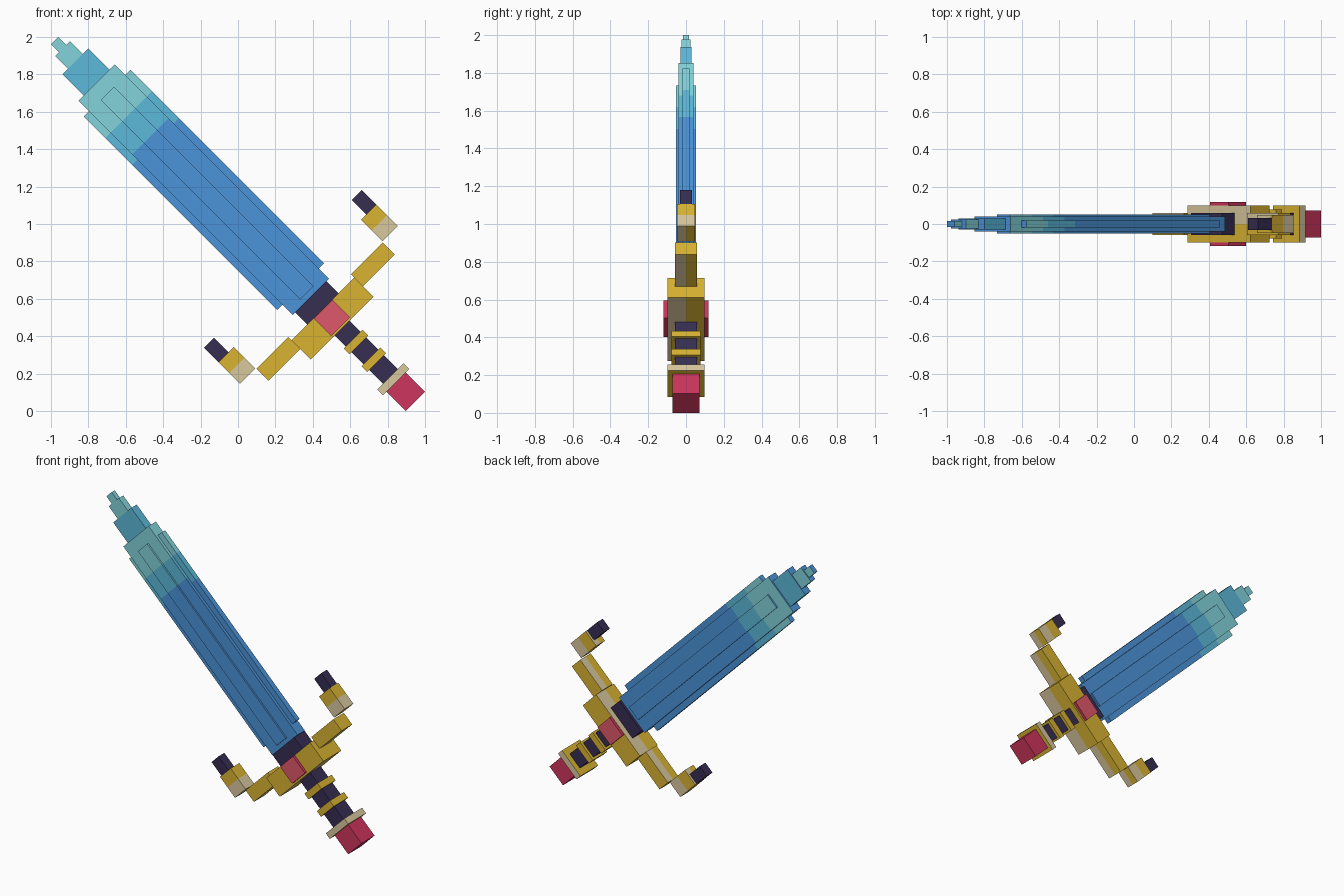
import bpy, bmesh, math
from mathutils import Matrix, Vector

if "Cube" in bpy.data.objects:
    bpy.data.objects.remove(bpy.data.objects["Cube"])

# Sword frame: local x = across, y = thickness, z = along the blade; leaned 45 degrees
LEAN = Matrix.Translation((0.5, 0, 0.5)) @ Matrix.Rotation(math.radians(-45), 4, 'Y')


def srgb(r, g, b):
    lin = [(c / 255 / 12.92) if c < 10 else ((c / 255 + 0.055) / 1.055) ** 2.4 for c in (r, g, b)]
    return (*lin, 1.0)


COLOURS = {
    "blue": (76, 148, 217), "mid_cyan": (92, 184, 217), "pale_cyan": (131, 212, 219),
    "gold": (218, 180, 50), "tan": (217, 200, 157), "dark_purple": (54, 46, 82),
    "crimson": (206, 53, 93), "rose": (222, 88, 106),
}
MATS = {}
for name, rgb in COLOURS.items():
    MATS[name] = bpy.data.materials.new(name)
    MATS[name].diffuse_color = srgb(*rgb)


def box(name, t, y, s, colour, cuts=()):
    """Box from ranges across (t), half thickness (y) and along (s).
    colour is a name or a rule (normal, centre) -> name; cuts are (axis, value) splits."""
    bm = bmesh.new()
    bmesh.ops.create_cube(bm, size=1)
    for v in bm.verts:
        v.co = Vector(((t[0] + t[1]) / 2 + v.co.x * (t[1] - t[0]), v.co.y * 2 * y,
                       (s[0] + s[1]) / 2 + v.co.z * (s[1] - s[0])))
    for axis, value in cuts:
        co, no = Vector(), Vector()
        co[axis], no[axis] = value, 1
        bmesh.ops.bisect_plane(bm, geom=bm.verts[:] + bm.edges[:] + bm.faces[:],
                               plane_co=co, plane_no=no)
    bm.normal_update()
    slots = []
    for f in bm.faces:
        c = colour if isinstance(colour, str) else colour(f.normal, f.calc_center_median())
        if c not in slots:
            slots.append(c)
        f.material_index = slots.index(c)
    bm.transform(LEAN)
    me = bpy.data.meshes.new(name)
    bm.to_mesh(me)
    bm.free()
    for c in slots:
        me.materials.append(MATS[c])
    ob = bpy.data.objects.new(name, me)
    bpy.context.collection.objects.link(ob)
    return ob


def sym(w):
    return (-w, w)


# Colour rules
def blade_rule(low, high):
    def rule(n, c):
        if abs(n.z) > 0.5 or c.z < low:
            return "blue"
        return "pale_cyan" if c.z > high else "mid_cyan"
    return rule


def tip_rule(main):
    return lambda n, c: "blue" if abs(n.z) > 0.5 else main


def guard_rule(n, c):
    # lengthwise faces are half tan, half gold
    return "tan" if n.z * c.y > 0 and abs(n.z) > 0.5 else "gold"


# Blade: thin cutting edges, body and raised ridge
for name, w, y, s, low in (("blade_edge", 0.177, 0.019, (0.234, 1.696), 1.33),
                           ("blade_body", 0.137, 0.04, (0.157, 1.777), 1.37),
                           ("blade_ridge", 0.05, 0.052, (0.187, 1.694), 1.37)):
    box(name, sym(w), y, s, blade_rule(low, 1.534), [(2, low), (2, 1.534)])

# Stepped blade tip
box("tip_base", sym(0.098), 0.03, (1.777, 1.936), tip_rule("mid_cyan"))
box("tip_middle", sym(0.055), 0.024, (1.936, 2.034), tip_rule("pale_cyan"))
box("tip_point", sym(0.028), 0.017, (2.034, 2.093), tip_rule("pale_cyan"))

# Guard with its gem and blade socket
box("blade_socket", sym(0.118), 0.058, (0.06, 0.158), "dark_purple")
box("guard_centre", sym(0.238), 0.098, (-0.081, 0.065), guard_rule, [(1, 0)])
box("guard_gem", sym(0.07), 0.118, (-0.068, 0.063),
    lambda n, c: "rose" if abs(n.y) > 0.5 else "crimson")

# Guard arms, hooked ends and prongs on both sides
for side, k in (("right", 1), ("left", -1)):
    def span(a, b):
        return tuple(sorted((k * a, k * b)))
    box(side + "_guard_arm", span(0.238, 0.477), 0.058, (0.0, 0.09), guard_rule, [(1, 0)])
    box(side + "_guard_hook", span(0.481, 0.596), 0.048, (0.096, 0.259),
        lambda n, c: guard_rule(n, c) if abs(n.z) > 0.5 else ("tan" if c.z < 0.177 else "gold"),
        [(1, 0), (2, 0.177)])
    box(side + "_guard_prong", span(0.52, 0.596), 0.032, (0.259, 0.367), "dark_purple")

# Grip, rings, collar and pommel
box("grip", sym(0.055), 0.058, (-0.446, -0.08), "dark_purple")
for i, s in enumerate((-0.185, -0.32)):
    box(f"grip_ring_{i + 1}", sym(0.07), 0.078, (s - 0.022, s + 0.022), "gold")
box("collar", sym(0.1), 0.098, (-0.488, -0.445),
    lambda n, c: "gold" if abs(n.z) > 0.5 else "tan")
box("pommel", sym(0.073), 0.071, (-0.634, -0.488), "crimson")

for m in bpy.data.materials:
    if m.users and not m.is_grease_pencil:
        m.use_nodes = True
        m.node_tree.nodes["Principled BSDF"].inputs["Base Color"].default_value = m.diffuse_color
